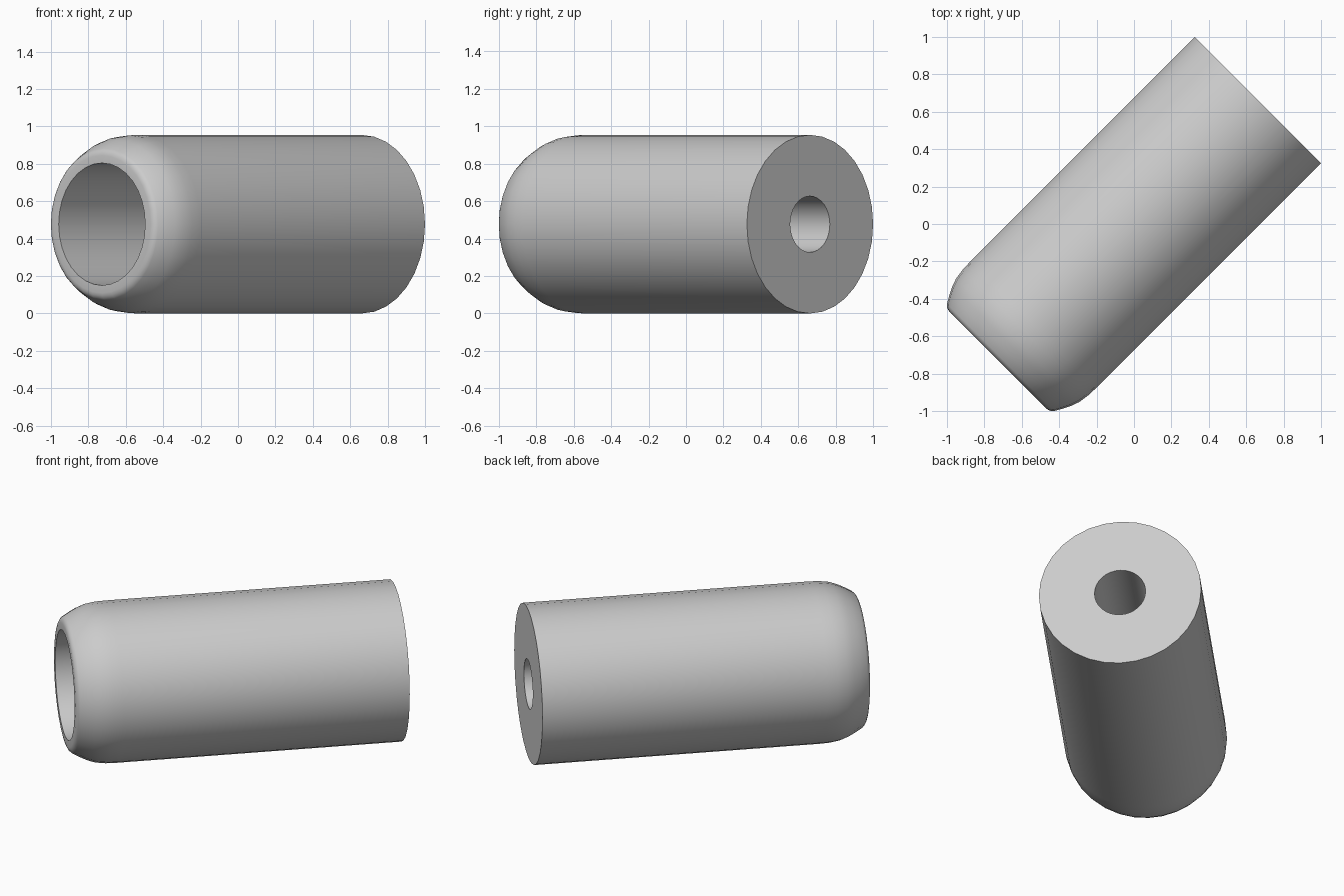
import bpy, bmesh, math
from mathutils import Matrix, Vector

if "Cube" in bpy.data.objects:
    bpy.data.objects.remove(bpy.data.objects["Cube"])

SEGMENTS = 32
R = 0.477

# Closed half-section (radius, distance along the axis): shell, rounded mouth, stepped bore
profile = [
    (R, 0.937), (R, -0.76), (0.475, -0.82), (0.466, -0.88), (0.450, -0.925),
    (0.430, -0.965), (0.405, -1.009), (0.396, -1.019), (0.383, -1.026),
    (0.368, -1.029), (0.327, -1.029),
    (0.327, 0.0), (0.150, 0.0), (0.150, 0.937),
]

# Revolve the section around local z
bm = bmesh.new()
rings = []
for r, t in profile:
    ring = []
    for i in range(SEGMENTS):
        a = 2 * math.pi * i / SEGMENTS
        ring.append(bm.verts.new((r * math.cos(a), r * math.sin(a), t)))
    rings.append(ring)
for k, ring in enumerate(rings):
    nxt = rings[(k + 1) % len(rings)]
    for i in range(SEGMENTS):
        j = (i + 1) % SEGMENTS
        bm.faces.new((ring[i], ring[j], nxt[j], nxt[i]))
bmesh.ops.recalc_face_normals(bm, faces=bm.faces)

# Lay the axis along the horizontal diagonal, resting on the floor
axis = Vector((1, 1, 0)).normalized()
side = Vector((1, -1, 0)).normalized()
up = side.cross(axis)
if up.z < 0:
    side, up = -side, -up
rot = Matrix((side, up, axis)).transposed()
if rot.determinant() < 0:
    rot = Matrix((-side, up, axis)).transposed()
bm.transform(Matrix.Translation((0, 0, R)) @ rot.to_4x4())

mesh = bpy.data.meshes.new("bored_sleeve")
bm.to_mesh(mesh)
bm.free()
sleeve = bpy.data.objects.new("bored_sleeve", mesh)
bpy.context.collection.objects.link(sleeve)

# Smooth walls, crisp end and bore edges
bpy.context.view_layer.objects.active = sleeve
sleeve.select_set(True)
bpy.ops.object.shade_smooth_by_angle(angle=math.radians(35))
